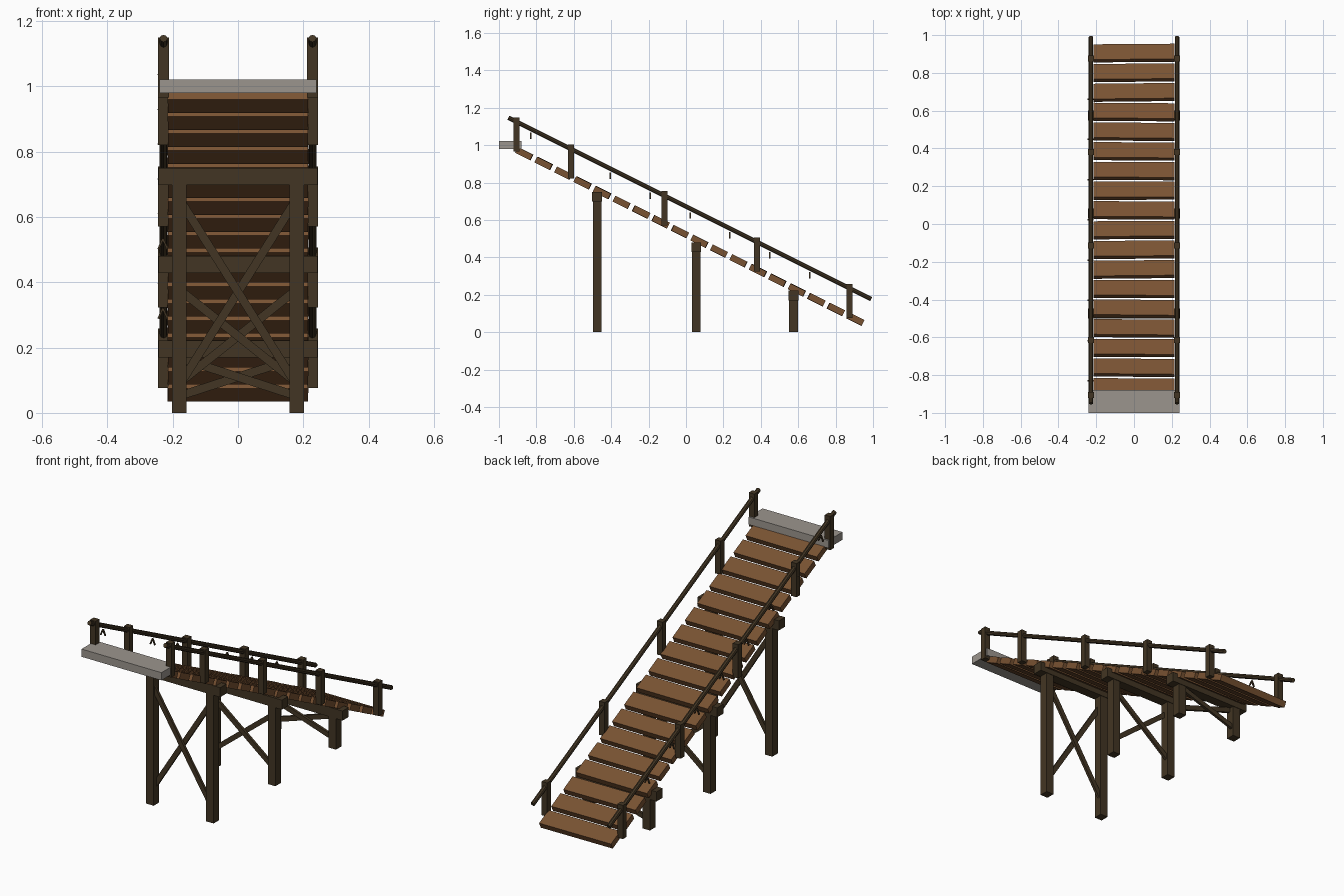
import bpy, math, random
from mathutils import Vector, Matrix

random.seed(4)
if "Cube" in bpy.data.objects:
    bpy.data.objects.remove(bpy.data.objects["Cube"])


def material(name, rgb):
    m = bpy.data.materials.new(name)
    m.use_nodes = True
    m.diffuse_color = (*rgb, 1)
    m.node_tree.nodes["Principled BSDF"].inputs["Base Color"].default_value = (*rgb, 1)
    return m


PLANK = material("plank_brown", (0.19, 0.085, 0.032))
TIMBER = material("dark_timber", (0.055, 0.036, 0.017))
STONE = material("grey_stone", (0.33, 0.30, 0.27))


def box(name, loc, size, mat, rot=(0, 0, 0)):
    bpy.ops.mesh.primitive_cube_add(size=1, location=loc, rotation=rot)
    ob = bpy.context.object
    ob.name = name
    ob.data.transform(Matrix.Diagonal((*size, 1)))
    ob.data.materials.append(mat)
    return ob


def strut(name, a, b, width, depth, mat):
    """Bar in an upright x-z plane running from a to b."""
    a, b = Vector(a), Vector(b)
    d = b - a
    return box(name, (a + b) / 2, (width, depth, d.length), mat,
               (0, math.atan2(d.x, d.z), 0))


def deck_z(y):
    return 0.522 - 0.5 * y


slope = math.atan(-0.5)

# Walkway planks, laid slightly unevenly
for i in range(18):
    y = -0.865 + 1.77 * i / 17
    box(f"plank_{i + 1}", (0, y, deck_z(y)), (0.43, 0.09, 0.034), PLANK,
        (slope, 0, random.uniform(-0.012, 0.012)))

# Stone landing at the high end
box("landing_slab", (0, -0.94, 1.0), (0.48, 0.12, 0.042), STONE)

# Railings
for side, sx in (("left", 1), ("right", -1)):
    for i, y in enumerate((-0.905, -0.615, -0.115, 0.38, 0.875)):
        box(f"{side}_rail_post_{i + 1}", (sx * 0.228, y, deck_z(y) + 0.083),
            (0.033, 0.032, 0.183), TIMBER)
    a, b = Vector((sx * 0.228, -0.95, 1.147)), Vector((sx * 0.228, 0.99, 0.177))
    bpy.ops.mesh.primitive_cylinder_add(vertices=8, radius=0.012, depth=(b - a).length,
                                        location=(a + b) / 2)
    rail = bpy.context.object
    rail.name = f"{side}_handrail"
    rail.rotation_euler = (b - a).to_track_quat("Z", "Y").to_euler()
    rail.data.materials.append(TIMBER)

# Small forked pegs below the right handrail
for i in range(8):
    y = -0.83 + 0.213 * i
    z = deck_z(y) + 0.113
    for sx in (-1, 1):
        strut(f"peg_{i + 1}", (-0.23, y, z + 0.016), (-0.23 + sx * 0.014, y, z - 0.016),
              0.006, 0.008, TIMBER)

# Trestles: two legs, a cap beam and crossed braces
for i, (y, top) in enumerate(((-0.475, 0.75), (0.055, 0.48), (0.575, 0.222))):
    box(f"trestle_{i + 1}_beam", (0, y, top - 0.026), (0.488, 0.053, 0.052), TIMBER)
    high, low = top - 0.11, 0.10 if top > 0.3 else 0.055
    high = max(high, 0.165)
    for sx in (-1, 1):
        h = top - 0.05
        box(f"trestle_{i + 1}_leg", (sx * 0.18, y, h / 2), (0.045, 0.047, h), TIMBER)
        strut(f"trestle_{i + 1}_brace", (-sx * 0.17, y + sx * 0.008, low),
              (sx * 0.17, y + sx * 0.008, high), 0.026, 0.014, TIMBER)
